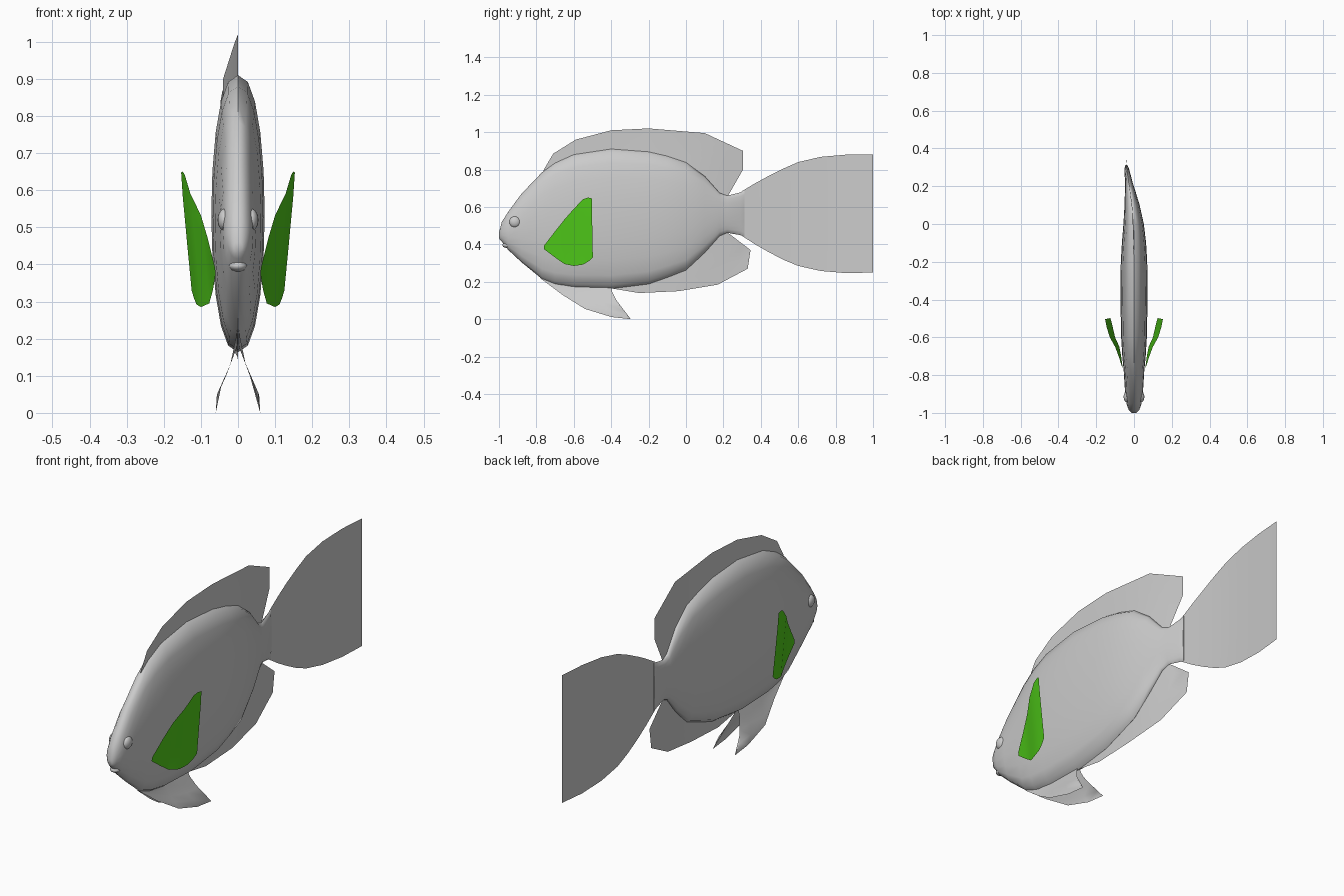
import bpy, math

if "Cube" in bpy.data.objects:
    bpy.data.objects.remove(bpy.data.objects["Cube"])

GREEN = bpy.data.materials.new("fin_green")
GREEN.diffuse_color = (0.08, 0.6, 0.01, 1)
GREEN.use_nodes = True
GREEN.node_tree.nodes["Principled BSDF"].inputs["Base Color"].default_value = GREEN.diffuse_color


def lerp(t, table):
    """Piecewise linear lookup in a list of (key, value)."""
    if t <= table[0][0]:
        return table[0][1]
    for (a, va), (b, vb) in zip(table, table[1:]):
        if t <= b:
            return va + (vb - va) * (t - a) / (b - a)
    return table[-1][1]


def mid(y, z=0):
    """Sideways bend of the spine towards the tail."""
    return lerp(y, [(-.1, 0), (0, -.002), (.1, -.01), (.2, -.024), (.3, -.04),
                    (.45, -.046), (.6, -.047), (.72, -.042), (.86, -.033), (1, -.022)])


def make(name, verts, faces, mat=None):
    me = bpy.data.meshes.new(name)
    me.from_pydata(verts, [], faces)
    ob = bpy.data.objects.new(name, me)
    bpy.context.collection.objects.link(ob)
    if mat:
        me.materials.append(mat)
    bpy.context.view_layer.objects.active = ob
    ob.select_set(True)
    bpy.ops.object.shade_smooth_by_angle(angle=math.radians(50))
    ob.select_set(False)
    return ob


def fin(name, pairs, xfun, side=1, n=4, mat=None):
    """Thin sheet stretched between pairs of (y, z) points."""
    verts, faces = [], []
    for (y0, z0), (y1, z1) in pairs:
        for k in range(n + 1):
            y, z = y0 + (y1 - y0) * k / n, z0 + (z1 - z0) * k / n
            verts.append((side * xfun(y, z), y, z))
    for i in range(len(pairs) - 1):
        for k in range(n):
            a = i * (n + 1) + k
            faces.append((a, a + 1, a + n + 2, a + n + 1)[::side])
    return make(name, verts, faces, mat)


def ellipsoid(name, loc, scale):
    bpy.ops.mesh.primitive_uv_sphere_add(segments=16, ring_count=10, radius=1, location=loc)
    ob = bpy.context.object
    ob.name = name
    ob.scale = scale
    bpy.ops.object.shade_smooth()
    ob.select_set(False)


# Body: lofted oval sections (y, bottom, top, half width)
SECTIONS = [(-1, .432, .462, .012), (-.985, .415, .52, .028), (-.95, .37, .575, .04),
            (-.88, .305, .67, .048), (-.77, .215, .785, .055), (-.7, .187, .835, .062),
            (-.6, .17, .88, .068), (-.4, .163, .91, .072), (-.2, .188, .895, .07),
            (-.1, .223, .872, .064), (0, .262, .838, .054), (.1, .355, .765, .04),
            (.18, .445, .675, .027), (.22, .462, .66, .02), (.29, .45, .678, .013),
            (.312, .44, .69, .005)]
N = 20
verts, faces = [], []
for y, lo, hi, w in SECTIONS:
    for k in range(N):
        a = 2 * math.pi * k / N
        s, c = math.sin(a), math.cos(a)
        x = w * math.copysign(abs(c) ** .85, c)
        verts.append((mid(y) + x, y, (lo + hi) / 2 + (hi - lo) / 2 * s))
for i in range(len(SECTIONS) - 1):
    for k in range(N):
        a, b = i * N + k, i * N + (k + 1) % N
        faces.append((a, a + N, b + N, b))
faces += [tuple(range(N)), tuple(reversed(range(len(verts) - N, len(verts))))]
make("body", verts, faces)

# Eyes and lower lip
for side in (1, -1):
    ellipsoid("eye", (side * .036, -.915, .52), (.019, .03, .03))
ellipsoid("lower_lip", (0, -.957, .396), (.024, .025, .015))

# Dorsal fin
fin("dorsal_fin", [((-.765, .78), (-.76, .80)), ((-.7, .82), (-.71, .885)),
                   ((-.58, .87), (-.59, .96)), ((-.4, .9), (-.4, 1.01)),
                   ((-.2, .885), (-.2, 1.02)), ((0, .83), (.1, .995)),
                   ((.1, .755), (.305, .9)), ((.17, .67), (.305, .8)),
                   ((.22, .65), (.225, .66))], mid)

# Anal fin
fin("anal_fin", [((-.4, .18), (-.4, .165)), ((-.25, .19), (-.25, .14)),
                 ((-.06, .25), (-.04, .15)), ((.05, .32), (.17, .185)),
                 ((.11, .38), (.33, .27)), ((.17, .44), (.345, .37)),
                 ((.22, .47), (.225, .46))], mid)

# Tail fin
fin("tail_fin", [((.3, .445), (.3, .685)), ((.37, .4), (.37, .727)), ((.44, .36), (.44, .765)),
                 ((.52, .318), (.52, .805)), ((.6, .285), (.6, .84)), ((.72, .258), (.72, .868)),
                 ((.86, .246), (.86, .88)), ((1, .25), (1, .88))], mid)


# Paired fins
def pelvic_x(y, z):
    return lerp(z, [(0, .06), (.05, .057), (.1, .032), (.18, .002)])


def pectoral_x(y, z):
    low = lerp(y, [(-.76, .053), (-.66, .073), (-.6, .1), (-.54, .114), (-.5, .122)])
    return low + .032 * min(1, max(0, (z - .3) / .33))


for side, label in ((1, "right"), (-1, "left")):
    fin(label + "_pelvic_fin", [((-.78, .225), (-.78, .22)), ((-.68, .19), (-.66, .13)),
                                ((-.58, .18), (-.54, .055)), ((-.5, .175), (-.4, .012)),
                                ((-.45, .175), (-.295, 0)), ((-.42, .175), (-.355, .075)),
                                ((-.4, .175), (-.39, .12))], pelvic_x, side)
    fin(label + "_pectoral_fin", [((-.76, .375), (-.76, .392)), ((-.7, .33), (-.7, .47)),
                                  ((-.65, .295), (-.65, .533)), ((-.6, .285), (-.6, .59)),
                                  ((-.55, .292), (-.55, .642)), ((-.52, .31), (-.525, .65)),
                                  ((-.498, .33), (-.504, .648))], pectoral_x, side, 5, GREEN)
